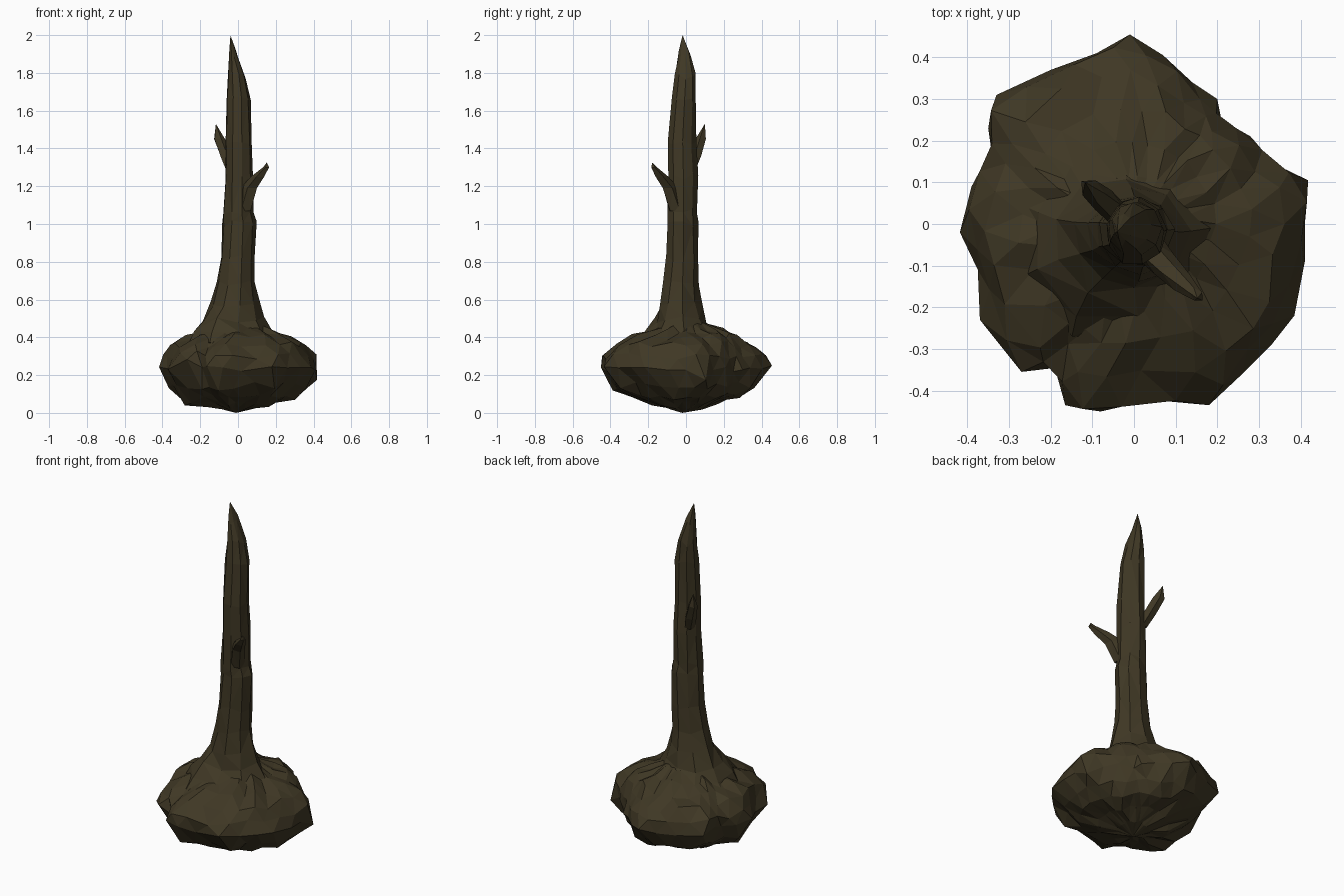
import bpy, bmesh, math, random
from mathutils import Vector

if "Cube" in bpy.data.objects:
    bpy.data.objects.remove(bpy.data.objects["Cube"])

random.seed(11)
bark = bpy.data.materials.new("dark bark brown")
bark.diffuse_color = (0.050, 0.039, 0.018, 1)
bark.use_nodes = True
bark.node_tree.nodes["Principled BSDF"].inputs["Base Color"].default_value = bark.diffuse_color


def loft(name, rings, tip=None, base=None):
    """Skin a stack of equal-sized point rings, with optional end points."""
    bm = bmesh.new()
    rows = [[bm.verts.new(p) for p in r] for r in rings]
    n = len(rows[0])
    for a, b in zip(rows, rows[1:]):
        for i in range(n):
            j = (i + 1) % n
            bm.faces.new((a[i], a[j], b[j], b[i]))
    for row, end in ((rows[-1], tip), (rows[0], base)):
        if end is None:
            bm.faces.new(row)
        else:
            v = bm.verts.new(end)
            for i in range(n):
                bm.faces.new((row[i], row[(i + 1) % n], v))
    bmesh.ops.triangulate(bm, faces=bm.faces[:], quad_method='SHORT_EDGE')
    bmesh.ops.recalc_face_normals(bm, faces=bm.faces[:])
    me = bpy.data.meshes.new(name)
    bm.to_mesh(me)
    bm.free()
    me.materials.append(bark)
    ob = bpy.data.objects.new(name, me)
    bpy.context.collection.objects.link(ob)
    return ob


def jit(a):
    return random.uniform(-a, a)


# Trunk: z, x range, y range; flares into the root ball, ends in a splintered point
sections = [(0.36, -.30, .25, -.29, .25), (0.42, -.25, .17, -.23, .18),
            (0.49, -.19, .12, -.165, .11), (0.58, -.145, .105, -.14, .085),
            (0.68, -.11, .09, -.12, .07), (0.82, -.092, .088, -.105, .065),
            (1.00, -.082, .094, -.10, .062), (1.07, -.078, .08, -.10, .06),
            (1.25, -.07, .078, -.098, .06), (1.42, -.065, .072, -.098, .052),
            (1.66, -.06, .066, -.078, .053), (1.78, -.055, .04, -.06, .05),
            (1.90, -.047, -.005, -.04, .022)]
rings = []
for z, x0, x1, y0, y1 in sections:
    ring = []
    for i in range(9):
        t = math.tau * (i + 0.1) / 9
        k = 1.02 + jit(0.05)
        if z < 0.6:  # root ridges
            k += 0.05 * math.cos(3 * t)
        ring.append(((x0 + x1) / 2 + (x1 - x0) / 2 * k * math.cos(t),
                     (y0 + y1) / 2 + (y1 - y0) / 2 * k * math.sin(t),
                     z + jit(0.02)))
    rings.append(ring)
loft("trunk", rings, tip=(-0.04, -0.018, 2.0))


# Broken branch stubs: each section is a centre, half width and half height
def branch(name, path, direction, tip):
    d = Vector((direction[0], direction[1], 0)).normalized()
    side = Vector((-d.y, d.x, 0))
    rr = []
    for c, out, w in path:
        c = Vector(c)
        rr.append([c + d * (out * math.cos(a)) + side * (w * math.sin(a))
                   for a in (math.tau * i / 5 for i in range(5))])
    loft(name, rr, tip=tip)


branch("right_branch", [((0.03, -0.05, 1.07), .05, .04), ((0.06, -0.085, 1.19), .055, .035),
                        ((0.105, -0.13, 1.25), .045, .028), ((0.15, -0.17, 1.30), .02, .014)],
       (0.75, -0.7), (0.152, -0.178, 1.325))
branch("left_branch", [((-0.035, 0.02, 1.28), .03, .03), ((-0.065, 0.05, 1.36), .036, .032),
                       ((-0.1, 0.08, 1.45), .035, .025)],
       (-0.75, 0.65), (-0.117, 0.10, 1.53))

# Root ball: plan outline scaled through a squashed, lumpy profile
outline = [(.41, 0), (.418, .105), (.335, .145), (.28, .21), (.21, .25), (.2, .3), (.14, .34),
           (.07, .405), (-.01, .455), (-.09, .41), (-.2, .37), (-.33, .31), (-.35, .23),
           (-.34, .16), (-.39, .09), (-.418, -.02), (-.375, -.11), (-.37, -.23), (-.27, -.355),
           (-.19, -.345), (-.165, -.435), (-.08, -.45), (.02, -.42), (.18, -.435), (.26, -.36),
           (.33, -.29), (.385, -.22), (.41, -.09)]
profile = [(.22, .025), (.45, .055), (.70, .095), (.87, .145), (1.0, .23), (.97, .30),
           (.85, .36), (.68, .40), (.48, .435), (.28, .47)]
# Lumps: where the surface is pushed, and which way
lumps = [((.41, .1, .2), (0, 0, -.04)), ((-.24, -.1, .09), (-.01, 0, -.05)),
         ((-.02, .44, .25), (0, 0, .04)), ((-.02, .38, .36), (0, 0, -.03)),
         ((.22, .17, .38), (0, 0, .02)), ((.15, -.12, .07), (.02, 0, -.02)),
         ((.27, -.05, .12), (.02, 0, -.03)), ((-.1, -.33, .11), (0, -.02, -.02)),
         ((-.29, -.33, .25), (0, 0, .06)), ((-.33, .28, .25), (0, 0, .04))]
rings = []
for row, (s, z) in enumerate(profile):
    ring = []
    for i, (x, y) in enumerate(outline):
        if row % 2:                      # half-step every other ring
            nx, ny = outline[(i + 1) % len(outline)]
            x, y = (x + nx) / 2, (y + ny) / 2
        even = (0.405 / math.hypot(x, y)) ** (2 * (1 - s))  # other rings become rounder
        k = s * even * (1 + (0 if s == 1 else jit(0.045)))
        p = Vector((x * k, y * k, z + jit(0.018 if s > .3 else .008)))
        for c, push in lumps:
            p += Vector(push) * math.exp(-((p - Vector(c)).length / 0.08) ** 2)
        ring.append(p)
    # keep neighbouring rings aligned after the half-step
    rings.append(ring)
loft("root_ball", rings, tip=(-0.02, -0.02, 0.5), base=(-0.01, -0.02, 0.0))
